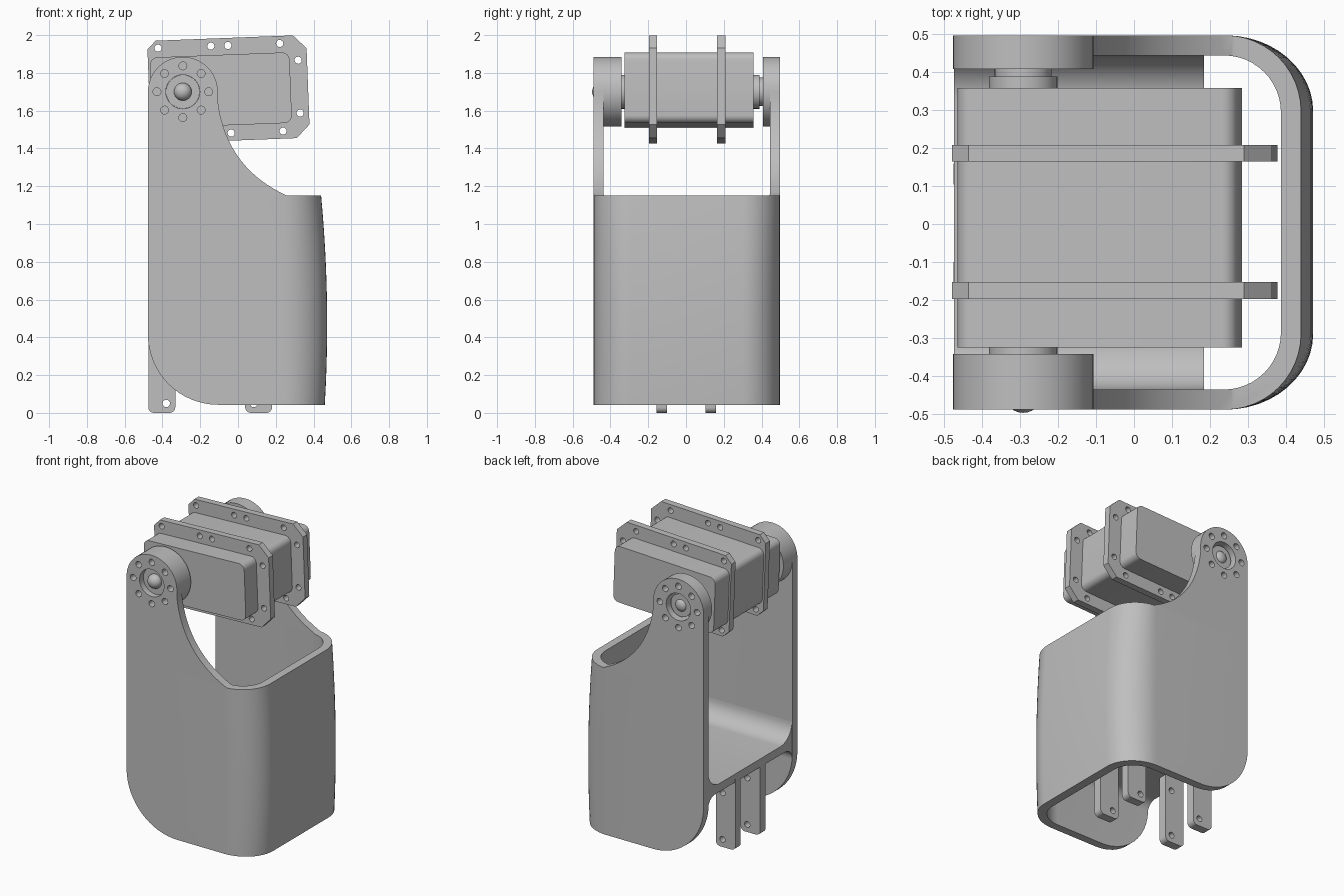
import bpy, bmesh
from math import sin, cos, pi, radians
from mathutils import Vector, Matrix

cube = bpy.data.objects.get("Cube")
if cube:
    bpy.data.objects.remove(cube)

grey = bpy.data.materials.new("plain_grey")
grey.use_nodes = True
grey.diffuse_color = (0.52, 0.52, 0.52, 1)
grey.node_tree.nodes["Principled BSDF"].inputs["Base Color"].default_value = grey.diffuse_color

PIVOT = (-0.292, 1.70)
BOSS_R = 0.185
FRONT, BACK = -0.489, 0.497     # outer faces of the two side walls
WALL = 0.053


def arc(c, r, a0, a1, n=10):
    return [(c[0] + r * cos(radians(a0 + (a1 - a0) * i / n)),
             c[1] + r * sin(radians(a0 + (a1 - a0) * i / n))) for i in range(n + 1)]


def circle(c, r, n=24):
    return arc(c, r, 0, 360, n)[:-1]


def round_rect(x0, x1, y0, y1, r, n=6):
    corners = [(x1 - r, y1 - r), (x0 + r, y1 - r), (x0 + r, y0 + r), (x1 - r, y0 + r)]
    return [p for i, c in enumerate(corners) for p in arc(c, r, 90 * i, 90 * i + 90, n)]


def add_object(name, bm):
    bmesh.ops.remove_doubles(bm, verts=bm.verts, dist=1e-5)
    bmesh.ops.recalc_face_normals(bm, faces=bm.faces)
    mesh = bpy.data.meshes.new(name)
    bm.to_mesh(mesh)
    bm.free()
    mesh.materials.clear()
    mesh.materials.append(grey)
    ob = bpy.data.objects.new(name, mesh)
    bpy.context.collection.objects.link(ob)
    return ob


def plate(name, loops, lo, hi, axis="Y"):
    """Filled outline with holes, extruded from lo to hi along an axis."""
    cu = bpy.data.curves.new("outline", "CURVE")
    cu.dimensions, cu.fill_mode, cu.extrude = "2D", "BOTH", (hi - lo) / 2
    for pts in loops:
        sp = cu.splines.new("POLY")
        sp.points.add(len(pts) - 1)
        for p, q in zip(sp.points, pts):
            p.co = (q[0], q[1], 0, 1)
        sp.use_cyclic_u = True
    tmp = bpy.data.objects.new("outline", cu)
    bpy.context.collection.objects.link(tmp)
    dg = bpy.context.evaluated_depsgraph_get()
    mesh = bpy.data.meshes.new_from_object(tmp.evaluated_get(dg))
    bm = bmesh.new()
    bm.from_mesh(mesh)
    bpy.data.objects.remove(tmp)
    bpy.data.meshes.remove(mesh)
    mid = (lo + hi) / 2
    for v in bm.verts:
        u, w, d = v.co.x, v.co.y, v.co.z + mid
        v.co = (u, d, w) if axis == "Y" else (d, u, w)
    return add_object(name, bm)


def rod(name, r, lo, hi):
    return plate(name, [circle(PIVOT, r, 40)], lo, hi)


def dome(name, r, y, side, flat):
    bm = bmesh.new()
    bmesh.ops.create_uvsphere(bm, u_segments=24, v_segments=12, radius=r)
    for v in bm.verts:
        v.co = (v.co.x + PIVOT[0], y + side * v.co.z * flat, v.co.y + PIVOT[1])
    return add_object(name, bm)


# Bracket: bulging U-shaped wall, trimmed by the side outline
def bulge(x, z):
    weight = min(max((x - 0.24) / 0.2, 0), 1)
    return x + weight * 0.032 * (1 - ((min(z, 1.15) - 0.47) / 0.68) ** 2)


XO, RO = 0.44, 0.20
XI, RI = XO - WALL, 0.15
outer = ([(-0.6, FRONT)] + arc((XO - RO, FRONT + RO), RO, -90, 0, 12)
         + arc((XO - RO, BACK - RO), RO, 0, 90, 12) + [(-0.6, BACK)])
fi, bi = FRONT + WALL, BACK - WALL
inner = ([(-0.6, bi)] + arc((XI - RI, bi - RI), RI, 90, 0, 12)
         + arc((XI - RI, fi + RI), RI, 0, -90, 12) + [(-0.6, fi)])
plan = outer + inner
levels = [-0.1 + 1.25 * i / 16 for i in range(17)] + [2.1]
bm = bmesh.new()
rings = [[bm.verts.new((bulge(x, z), y, z)) for x, y in plan] for z in levels]
n = len(plan)
for a, b in zip(rings, rings[1:]):
    for i in range(n):
        bm.faces.new((a[i], a[(i + 1) % n], b[(i + 1) % n], b[i]))
half = n // 2
for ring in (rings[0], rings[-1]):
    for i in range(half - 1):
        bm.faces.new((ring[i], ring[i + 1], ring[n - 2 - i], ring[n - 1 - i]))
bracket = add_object("bracket_shell", bm)

bolt_circle = [circle(p, 0.021, 16) for p in arc(PIVOT, 0.137, 0, 315, 7)]
side = (arc((-0.105, 0.415), 0.372, 180, 270, 16) + [(0.7, 0.043), (0.7, 1.15), (0.26, 1.15)])
# concave sweep up to the pivot head
p0, p1, p2, p3 = (Vector(p) for p in ((0.26, 1.15), (0.06, 1.24), (-0.08, 1.4), (-0.108, 1.66)))
for i in range(1, 17):
    t = i / 16
    side.append(tuple(p0 * (1 - t) ** 3 + p1 * 3 * t * (1 - t) ** 2
                      + p2 * 3 * t * t * (1 - t) + p3 * t ** 3))
side += arc(PIVOT, BOSS_R, 0, 180, 24)
trim = plate("side_trim", [side, circle(PIVOT, 0.09, 32)] + bolt_circle, -0.8, 0.8)
mod = bracket.modifiers.new("trim", "BOOLEAN")
mod.operation, mod.solver, mod.object = "INTERSECT", "EXACT", trim
dg = bpy.context.evaluated_depsgraph_get()
bracket.data = bpy.data.meshes.new_from_object(bracket.evaluated_get(dg))
bracket.modifiers.clear()
bpy.data.objects.remove(trim)

# Floor web with fillets into both walls
ft, fb, rt, rb = 0.51, 0.455, 0.12, 0.07
a, b = FRONT + WALL, BACK - WALL
web = ([(a - 0.02, ft + rt)] + arc((a + rt, ft + rt), rt, 180, 270)
       + arc((b - rt, ft + rt), rt, 270, 360) + [(b + 0.02, ft + rt), (b + 0.02, fb - rb)]
       + arc((b - rb, fb - rb), rb, 0, 90) + arc((a + rb, fb - rb), rb, 90, 180)
       + [(a - 0.02, fb - rb)])
plate("floor_web", [web], -0.474, 0.185, "X")

# Mounting tabs under the floor
for where, x0, x1, hx in (("outer", -0.475, -0.332, -0.38), ("inner", 0.038, 0.18, 0.083)):
    for s, label in ((-1, "front"), (1, "back")):
        loop = round_rect(x0, x1, 0, 0.5, 0.03)
        holes = [circle((hx, z), 0.02, 16) for z in (0.05, 0.36)]
        y = s * 0.13 + 0.002
        plate(f"{where}_{label}_tab", [loop] + holes, y - 0.028, y + 0.028)

# Pivot bosses behind each wall
for label, lo, hi in (("front", FRONT + WALL, -0.342), ("back", 0.408, BACK - WALL)):
    plate(f"{label}_boss", [circle(PIVOT, BOSS_R, 48), circle(PIVOT, 0.09, 32)], lo, hi)

# Output shafts and screws
rod("front_shaft_collar", 0.09, -0.345, -0.31)
rod("front_shaft", 0.089, -0.45, -0.34)
dome("front_screw", 0.047, -0.455, -1, 0.9)
rod("back_shaft_collar", 0.09, 0.35, 0.388)
rod("back_shaft", 0.075, 0.38, 0.47)
dome("back_screw", 0.04, 0.465, 1, 0.6)

# Motor body and its two drilled flanges, tilted together
cx, cz = -0.05, 1.713
tilt = (Matrix.Translation((cx, 0, cz)) @ Matrix.Rotation(radians(-2.2), 4, "Y"))
parts = [plate("motor_body", [round_rect(-0.41, 0.329, -0.19, 0.184, 0.04)], -0.325, 0.358)]
w, h, cl, cr = 0.421, 0.272, 0.045, 0.07
flange = [(-w, -h + cl), (-w + cl, -h), (w - cr, -h), (w, -h + cr),
          (w, h - cr), (w - cr, h), (-w + cl, h), (-w, h - cl)]
spots = [(x, s * 0.232) for x in (-0.365, -0.085, 0.005, 0.28) for s in (-1, 1)]
spots += [(0.374, s * 0.14) for s in (-1, 1)]
for label, y in (("front", -0.175), ("back", 0.186)):
    parts.append(plate(f"{label}_flange", [flange] + [circle(p, 0.019, 16) for p in spots],
                       y - 0.022, y + 0.022))
for ob in parts:
    ob.data.transform(tilt)

# Smooth curved faces, keep edges sharp
bpy.ops.object.select_all(action="DESELECT")
for ob in bpy.context.scene.objects:
    if ob.type == "MESH" and grey.name in ob.data.materials:
        ob.select_set(True)
        bpy.context.view_layer.objects.active = ob
bpy.ops.object.shade_smooth_by_angle(angle=radians(30))
